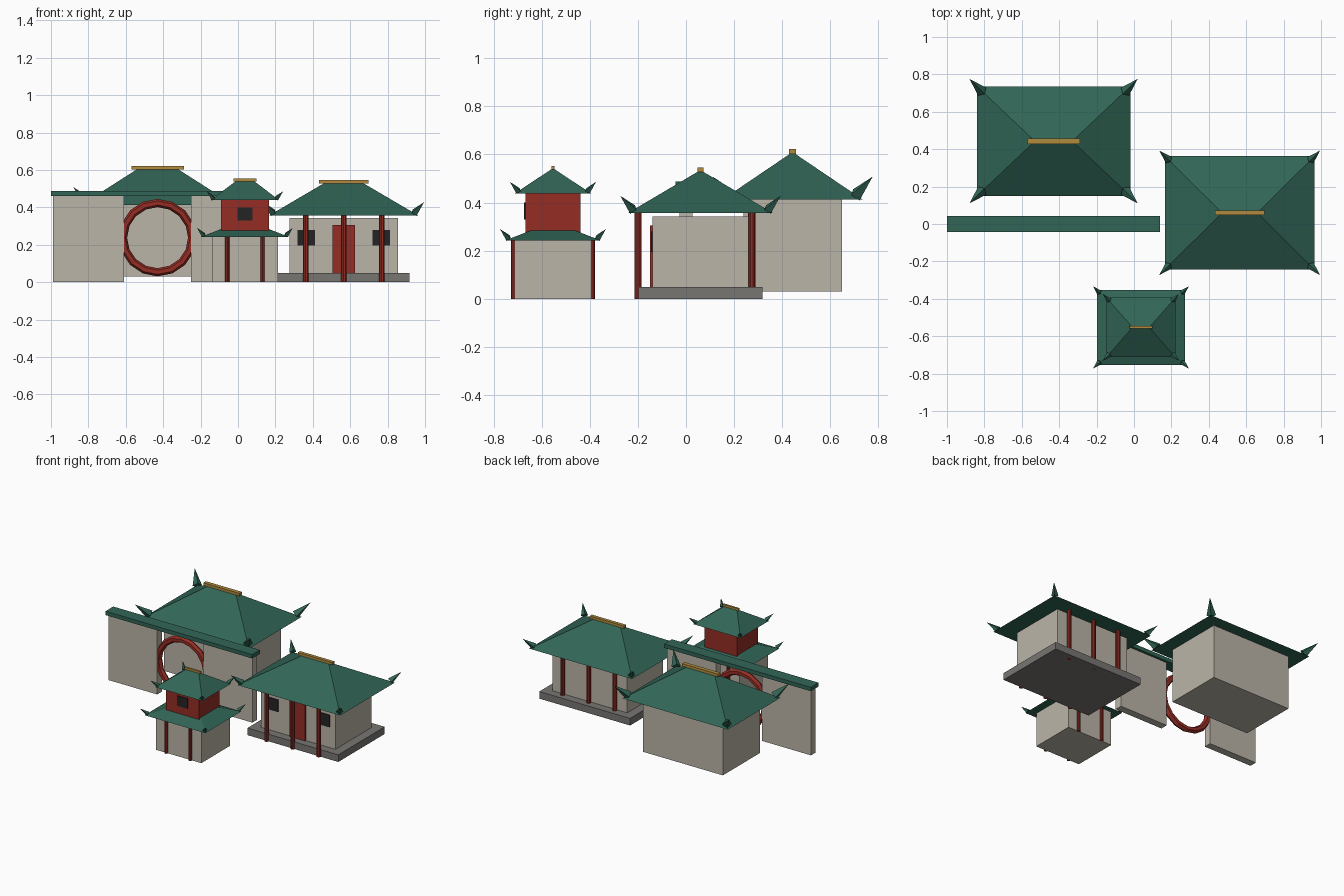
import bpy, bmesh, math
from mathutils import Vector

cube = bpy.data.objects.get("Cube")
if cube:
    bpy.data.objects.remove(cube, do_unlink=True)


def material(name, r, g, b):
    m = bpy.data.materials.new(name)
    m.use_nodes = True
    m.diffuse_color = (r, g, b, 1)
    m.node_tree.nodes["Principled BSDF"].inputs["Base Color"].default_value = (r, g, b, 1)
    return m


PLASTER = material("plaster", 0.50, 0.46, 0.39)
TILE = material("green_tile", 0.031, 0.130, 0.092)
LACQUER = material("red_lacquer", 0.30, 0.027, 0.018)
GOLD = material("gold", 0.44, 0.26, 0.05)
SHADE = material("dark_window", 0.017, 0.017, 0.018)
STONE = material("stone", 0.19, 0.18, 0.17)


def finish(bm, name, mat):
    bmesh.ops.recalc_face_normals(bm, faces=bm.faces)
    mesh = bpy.data.meshes.new(name)
    bm.to_mesh(mesh)
    bm.free()
    mesh.materials.append(mat)
    obj = bpy.data.objects.new(name, mesh)
    bpy.context.collection.objects.link(obj)
    return obj


def box(name, mat, x, y, hx, hy, z0, z1):
    bm = bmesh.new()
    bmesh.ops.create_cube(bm, size=2)
    for v in bm.verts:
        v.co = (x + v.co.x * hx, y + v.co.y * hy, z0 if v.co.z < 0 else z1)
    return finish(bm, name, mat)


def column(name, x, y, r, z1):
    bm = bmesh.new()
    bmesh.ops.create_cone(bm, cap_ends=True, segments=10, radius1=r, radius2=r, depth=z1)
    bmesh.ops.translate(bm, verts=bm.verts, vec=(x, y, z1 / 2))
    return finish(bm, name, LACQUER)


def hip_roof(name, x, y, hx, hy, z0, z1, s, ridge):
    """Closed hipped roof with a pointed, upturned horn of size s at each corner."""
    bm = bmesh.new()
    eave = [bm.verts.new((x + i * hx, y + j * hy, z0))
            for i, j in ((-1, -1), (1, -1), (1, 1), (-1, 1))]
    left, right = [bm.verts.new((x + i * ridge, y, z1)) for i in (-1, 1)]
    a, b, c, d = eave
    for face in ((d, c, b, a), (a, b, right, left), (b, c, right), (c, d, left, right), (d, a, left)):
        bm.faces.new(face)
    finish(bm, name, TILE)
    for i in (-1, 1):
        for j in (-1, 1):
            base = Vector((x + i * (hx - 0.7 * s), y + j * (hy - 0.7 * s), z0 + 0.5 * s))
            tip = Vector((x + i * (hx + s), y + j * (hy + s), z0 + 2.4 * s))
            axis = tip - base
            horn = bmesh.new()
            bmesh.ops.create_cone(horn, cap_ends=True, segments=4, radius1=0.75 * s,
                                  radius2=0, depth=axis.length)
            turn = axis.to_track_quat('Z', 'Y').to_matrix().to_4x4()
            turn.translation = (base + tip) / 2
            bmesh.ops.transform(horn, matrix=turn, verts=horn.verts)
            finish(horn, name + "_corner_horn", TILE)


# Rear hall
X, Y = -0.43, 0.443
box("rear_hall_walls", PLASTER, X, Y, 0.31, 0.205, 0.03, 0.415)
hip_roof("rear_hall_roof", X, Y, 0.41, 0.293, 0.412, 0.61, 0.04, 0.1)
box("rear_hall_ridge", GOLD, X, Y, 0.14, 0.014, 0.603, 0.622)

# Columned side hall
X, Y = 0.565, 0.06
box("side_hall_plinth", STONE, X, Y, 0.353, 0.258, 0, 0.05)
box("side_hall_walls", PLASTER, X, Y, 0.29, 0.2, 0.05, 0.343)
hip_roof("side_hall_roof", X, Y, 0.4, 0.303, 0.356, 0.535, 0.03, 0.095)
box("side_hall_ridge", GOLD, X, Y, 0.133, 0.012, 0.528, 0.546)
box("side_hall_door", LACQUER, X, Y - 0.203, 0.06, 0.006, 0.05, 0.305)
for i in (-1, 1):
    box("side_hall_window", SHADE, X + i * 0.2, Y - 0.202, 0.047, 0.004, 0.195, 0.28)
for i in (-1, 0, 1):
    column("side_hall_front_column", X + i * 0.203, Y - 0.26, 0.015, 0.357)
    column("side_hall_back_column", X + i * 0.203, Y + 0.213, 0.015, 0.357)

# Two-storey tower
X, Y = 0.037, -0.553
box("tower_lower_walls", PLASTER, X, Y, 0.177, 0.16, 0, 0.243)
for i in (-1, 1):
    for j in (-1, 1):
        column("tower_column", X + i * 0.094, Y + j * 0.163, 0.012, 0.243)
hip_roof("tower_lower_roof", X, Y, 0.236, 0.2, 0.242, 0.32, 0.02, 0.035)
box("tower_upper_walls", LACQUER, X, Y, 0.128, 0.114, 0.26, 0.44)
box("tower_window", SHADE, X, Y - 0.116, 0.04, 0.004, 0.33, 0.4)
hip_roof("tower_upper_roof", X, Y, 0.184, 0.159, 0.438, 0.543, 0.02, 0.045)
box("tower_ridge", GOLD, X, Y, 0.061, 0.007, 0.538, 0.553)

# Garden wall with a round gate
X = -0.43
for i in (-1, 1):
    box("garden_wall", PLASTER, X + i * 0.37, 0, 0.19, 0.026, 0, 0.462)
box("garden_wall_coping", TILE, X, 0, 0.57, 0.043, 0.46, 0.487)
bpy.ops.mesh.primitive_torus_add(major_segments=16, minor_segments=6, major_radius=0.185,
                                 minor_radius=0.022, location=(X, 0, 0.238),
                                 rotation=(math.pi / 2, 0, 0))
gate = bpy.context.object
gate.name = "moon_gate_ring"
gate.data.materials.append(LACQUER)
